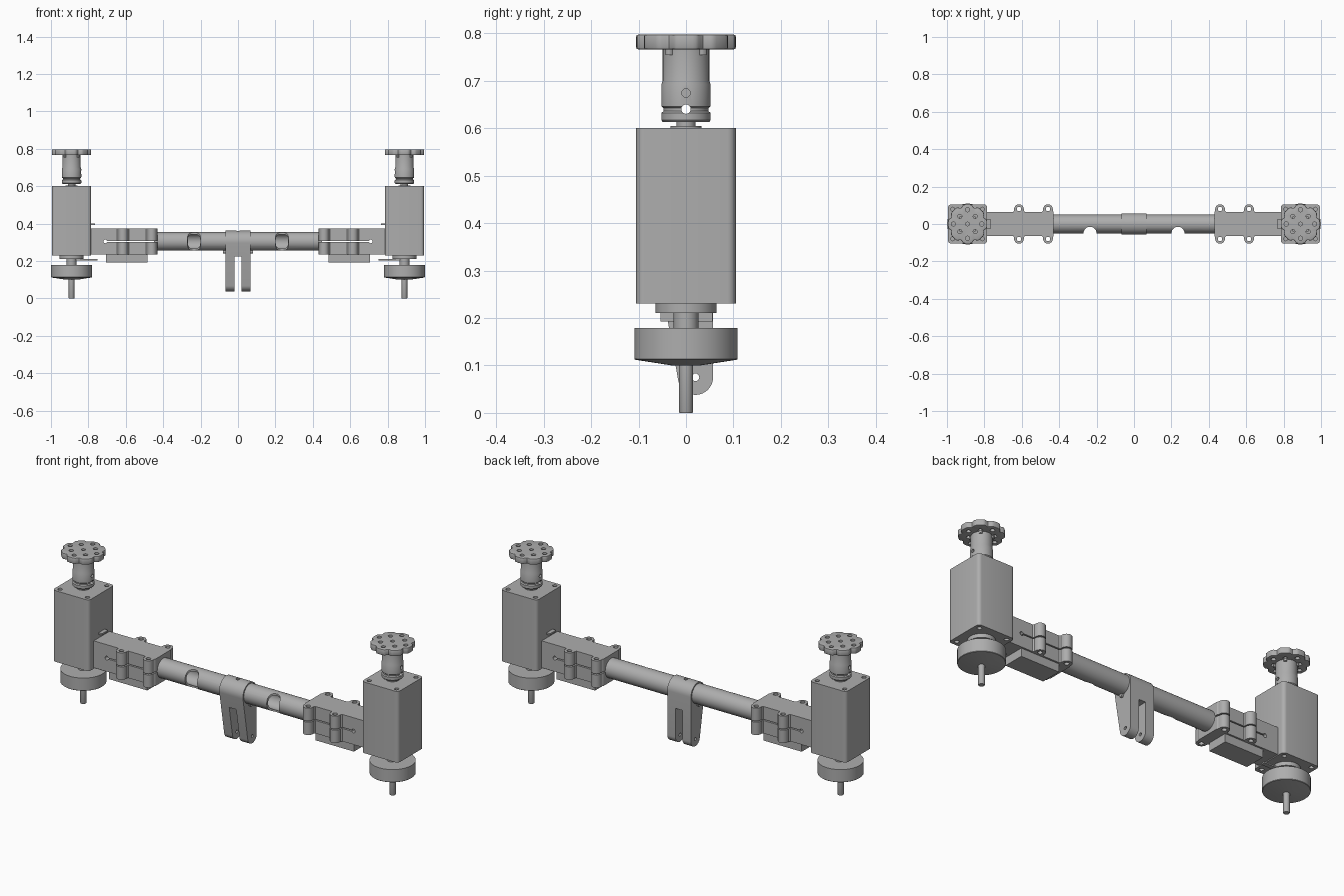
import bpy, bmesh
from math import sin, cos, pi, radians

cube = bpy.data.objects.get("Cube")
if cube:
    bpy.data.objects.remove(cube, do_unlink=True)

grey = bpy.data.materials.new("plain grey")
grey.use_nodes = True
grey.diffuse_color = (0.42, 0.42, 0.42, 1)
grey.node_tree.nodes["Principled BSDF"].inputs["Base Color"].default_value = (0.42, 0.42, 0.42, 1)


def finish(name, bm):
    bmesh.ops.recalc_face_normals(bm, faces=bm.faces)
    me = bpy.data.meshes.new(name)
    bm.to_mesh(me)
    bm.free()
    ob = bpy.data.objects.new(name, me)
    bpy.context.collection.objects.link(ob)
    me.materials.append(grey)
    return ob


def extrude(name, pts, axis, a, b):
    """Prism of a 2D outline along an axis, from a to b."""
    place = {"x": lambda u, v, w: (w, u, v),
             "y": lambda u, v, w: (u, w, v),
             "z": lambda u, v, w: (u, v, w)}[axis]
    bm = bmesh.new()
    lo = [bm.verts.new(place(u, v, a)) for u, v in pts]
    hi = [bm.verts.new(place(u, v, b)) for u, v in pts]
    bm.faces.new(lo)
    bm.faces.new(hi)
    n = len(pts)
    for i in range(n):
        j = (i + 1) % n
        bm.faces.new((lo[i], lo[j], hi[j], hi[i]))
    return finish(name, bm)


def arc(cx, cy, r, start, end, n=12):
    angles = [radians(start + (end - start) * i / n) for i in range(n + 1)]
    return [(cx + r * cos(t), cy + r * sin(t)) for t in angles]


def rod(name, u, v, r, axis, a, b, n=24):
    return extrude(name, arc(u, v, r, 0, 360, n)[:-1], axis, a, b)


def box(name, x0, x1, y0, y1, z0, z1):
    return extrude(name, [(x0, y0), (x1, y0), (x1, y1), (x0, y1)], "z", z0, z1)


def rounded(cx, h, r):
    pts = []
    for k, (sx, sy) in enumerate([(1, 1), (-1, 1), (-1, -1), (1, -1)]):
        pts += arc(cx + sx * (h - r), sy * (h - r), r, 90 * k, 90 * k + 90, 5)
    return pts


def lathe(name, profile, cx, n=48):
    """Closed turned part around a vertical axis; the profile runs upwards."""
    bm = bmesh.new()
    rings = [[bm.verts.new((cx + r * cos(2 * pi * i / n), r * sin(2 * pi * i / n), z))
              for i in range(n)] for r, z in profile]
    bm.faces.new(rings[0])
    bm.faces.new(rings[-1])
    for lo, hi in zip(rings, rings[1:]):
        for i in range(n):
            j = (i + 1) % n
            bm.faces.new((lo[i], lo[j], hi[j], hi[i]))
    return finish(name, bm)


def cut(ob, cutters):
    for c in cutters:
        mod = ob.modifiers.new("cut", "BOOLEAN")
        mod.operation = "DIFFERENCE"
        mod.solver = "EXACT"
        mod.object = c
        c.hide_render = True
    bpy.ops.object.select_all(action="DESELECT")
    bpy.context.view_layer.objects.active = ob
    ob.select_set(True)
    for mod in list(ob.modifiers):
        bpy.ops.object.modifier_apply(modifier=mod.name)
    for c in cutters:
        bpy.data.objects.remove(c, do_unlink=True)
    return ob


parts = []
CORNERS = [(1, 1), (-1, 1), (-1, -1), (1, -1)]

for s, side in ((1, "left"), (-1, "right")):
    cx = 0.89 * s

    # Motor housing with screw holes in both ends
    motor = extrude(side + "_motor", rounded(cx, 0.105, 0.018), "z", 0.23, 0.60)
    cut(motor, [rod("cutter", cx + 0.079 * a, 0.079 * b, 0.011, "z", z0, z1, 16)
                for a, b in CORNERS for z0, z1 in ((0.58, 0.62), (0.21, 0.25))])
    parts.append(motor)
    parts.append(box(side + "_connector", *sorted((0.765 * s, 0.79 * s)),
                     -0.025, 0.025, 0.393, 0.402))

    # Shaft coupling above the motor
    parts.append(lathe(side + "_upper_shaft", [(0.033, 0.595), (0.033, 0.605),
                                               (0.02, 0.605), (0.02, 0.62)], cx))
    coupling = lathe(side + "_coupling", [
        (0.049, 0.613), (0.052, 0.617), (0.052, 0.632), (0.047, 0.636), (0.047, 0.642),
        (0.052, 0.646), (0.052, 0.692), (0.049, 0.700), (0.049, 0.768)], cx)
    cut(coupling, [rod("cutter", 0, 0.64, 0.01, "x", cx - 0.1, cx + 0.1, 16)]
        + [rod("cutter", 0, 0.674, 0.009, "x", cx + a, cx + a + 0.05, 16)
           for a in (0.042, -0.092)])
    parts.append(coupling)

    # Lobed top disc with a ring of holes
    outline = []
    for i in range(96):
        t = 2 * pi * i / 96
        r = 0.105 - 0.012 * max(0, -cos(8 * t)) ** 2
        outline.append((cx + r * cos(t), r * sin(t)))
    disc = extrude(side + "_top_disc", outline, "z", 0.766, 0.797)
    bevel = disc.modifiers.new("edge", "BEVEL")
    bevel.width = 0.004
    bevel.segments = 2
    bevel.angle_limit = radians(50)
    holes = [rod("cutter", cx, 0, 0.01, "z", 0.78, 0.82, 16)]
    for k in range(8):
        d = 0.058 if k % 2 else 0.076
        holes.append(rod("cutter", cx + d * cos(k * pi / 4), d * sin(k * pi / 4),
                         0.011, "z", 0.74, 0.82, 16))
    parts.append(cut(disc, holes))
    for a, b in CORNERS:
        parts.append(rod(side + "_disc_screw", cx + 0.035 * a, 0.035 * b, 0.008,
                         "z", 0.754, 0.768, 12))

    # Lower flange, wheel and pin
    parts.append(lathe(side + "_lower_flange", [(0.064, 0.21), (0.064, 0.232)], cx))
    parts.append(lathe(side + "_lower_shaft", [(0.026, 0.175), (0.026, 0.212)], cx))
    parts.append(lathe(side + "_wheel", [(0.03, 0.10), (0.107, 0.112), (0.109, 0.114),
                                         (0.109, 0.179)], cx, 64))
    parts.append(lathe(side + "_pin", [(0.014, 0), (0.015, 0.002), (0.015, 0.105)], cx, 24))
    parts.append(box(side + "_lower_tab", *sorted((0.752 * s, 0.87 * s)),
                     -0.012, 0.012, 0.204, 0.211))

    # Split clamp with bolt ears
    ears = (0.46, 0.615)
    edge = [(0.43, 0.065)]
    for e in ears:
        edge += [(e - 0.031, 0.065), (e - 0.026, 0.071)]
        edge += arc(e, 0.079, 0.026, 180, 0)
        edge += [(e + 0.026, 0.071), (e + 0.031, 0.065)]
    edge[0:2] = [(0.43, 0.065)]
    edge.append((0.79, 0.065))
    outline = [(x * s, y) for x, y in edge] + [(x * s, -y) for x, y in reversed(edge)]
    clamp = extrude(side + "_clamp", outline, "z", 0.235, 0.375)
    cut(clamp, [rod("cutter", e * s, 0.08 * f, 0.012, "z", 0.2, 0.4, 16)
                for e in ears for f in (1, -1)]
        + [box("cutter", *sorted((0.40 * s, 0.71 * s)), -0.2, 0.2, 0.302, 0.308),
           rod("cutter", 0.71 * s, 0.305, 0.010, "y", -0.2, 0.2, 16)])
    parts.append(clamp)
    parts.append(box(side + "_clamp_plate", *sorted((0.485 * s, 0.705 * s)),
                     -0.054, 0.056, 0.193, 0.236))

# Hollow cross tube with two front notches
tube = rod("cross_tube", 0, 0.305, 0.05, "x", -0.45, 0.45, 48)
cut(tube, [rod("cutter", 0, 0.305, 0.041, "x", -0.5, 0.5, 48)]
    + [rod("cutter", x, -0.05, 0.035, "z", 0.2, 0.4, 32) for x in (-0.235, 0.235)])
parts.append(tube)

# Centre fork hanging from the tube
fork = extrude("centre_fork", arc(0, 0.305, 0.057, 0, 190, 28)
               + arc(0.02, 0.075, 0.037, 190, 360, 18), "x", -0.068, 0.068)
cut(fork, [box("cutter", -0.02, 0.02, -0.2, 0.2, 0, 0.225),
           rod("cutter", 0.02, 0.075, 0.008, "x", -0.2, 0.2, 16),
           rod("cutter", 0, 0, 0.009, "z", 0.345, 0.4, 16)])
parts.append(fork)
for s, side in ((1, "left"), (-1, "right")):
    parts.append(rod(side + "_fork_screw", 0, 0.25, 0.01, "x",
                     *sorted((0.06 * s, 0.079 * s)), 16))

# Smooth round surfaces, keep edges crisp
bpy.ops.object.select_all(action="DESELECT")
for ob in parts:
    ob.select_set(True)
bpy.context.view_layer.objects.active = parts[0]
bpy.ops.object.shade_smooth_by_angle(angle=radians(30))
